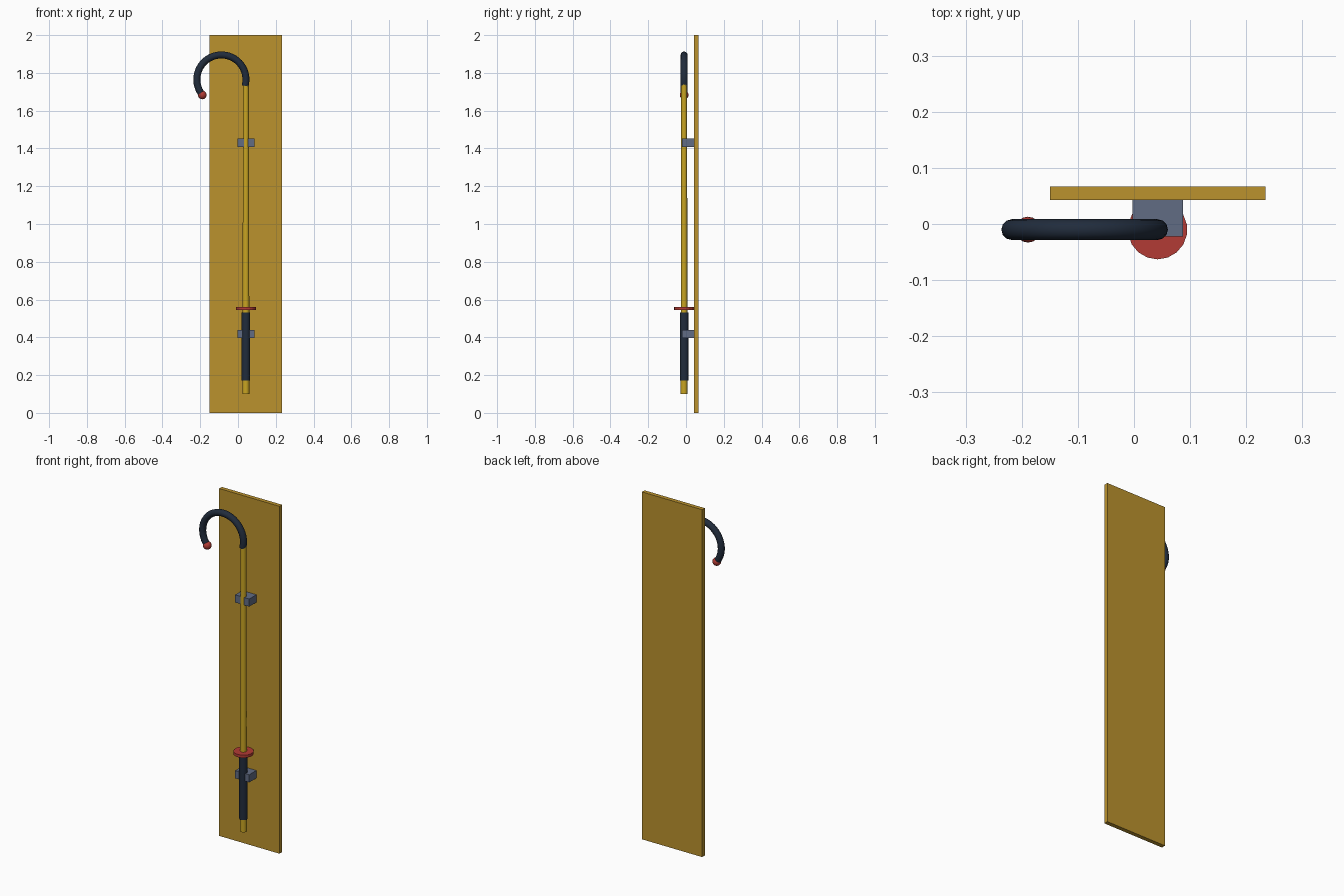
import bpy
import math
from mathutils import Vector

cube = bpy.data.objects.get("Cube")
if cube:
    bpy.data.objects.remove(cube, do_unlink=True)

POLE_X, POLE_Y = 0.042, -0.01


def material(name, rgb):
    mat = bpy.data.materials.new(name)
    mat.use_nodes = True
    mat.diffuse_color = (*rgb, 1)
    mat.node_tree.nodes["Principled BSDF"].inputs["Base Color"].default_value = (*rgb, 1)
    return mat


WOOD = material("ochre board", (0.50, 0.29, 0.027))
GOLD = material("yellow pole", (0.58, 0.37, 0.016))
DARK = material("dark navy", (0.015, 0.025, 0.045))
RED = material("red", (0.45, 0.044, 0.035))
GREY = material("slate grey", (0.12, 0.15, 0.23))


def finish(name, mat, smooth=True):
    obj = bpy.context.object
    obj.name = name
    obj.data.materials.append(mat)
    if smooth:
        bpy.ops.object.shade_smooth_by_angle(angle=math.radians(40))
    return obj


def box(name, low, high, mat):
    low, high = Vector(low), Vector(high)
    bpy.ops.mesh.primitive_cube_add(size=1, location=(low + high) / 2)
    bpy.context.object.scale = high - low
    bpy.ops.object.transform_apply(location=False, rotation=False)
    finish(name, mat, smooth=False)


def rod(name, bottom, top, r_bottom, r_top, mat, sides=16, smooth=True):
    bpy.ops.mesh.primitive_cone_add(
        vertices=sides, radius1=r_bottom, radius2=r_top, depth=top - bottom,
        location=(POLE_X, POLE_Y, (bottom + top) / 2))
    finish(name, mat, smooth)


# Backing board and the two brackets holding the pole
box("backing_board", (-0.15, 0.043, 0), (0.234, 0.067, 2), WOOD)
for name, z in (("lower_bracket", 0.418), ("upper_bracket", 1.43)):
    box(name, (-0.003, -0.022, z - 0.022), (0.087, 0.043, z + 0.022), GREY)

# Tapered pole, grip and hand guard
rod("pole", 0.1, 1.755, 0.0185, 0.0155, GOLD)
rod("grip", 0.172, 0.532, 0.0225, 0.0225, DARK)
rod("hand_guard", 0.545, 0.561, 0.053, 0.053, RED, sides=18, smooth=False)

# Hook swept along an arc
CENTRE_X, CENTRE_Z, ARC_R = -0.088, 1.765, 0.13
START, END, STEPS = math.radians(-15), math.radians(219), 32
curve = bpy.data.curves.new("hook", "CURVE")
curve.dimensions = "3D"
curve.bevel_depth = 0.0185
curve.bevel_resolution = 4
curve.use_fill_caps = True
spline = curve.splines.new("POLY")
spline.points.add(STEPS)
for i, point in enumerate(spline.points):
    a = START + (END - START) * i / STEPS
    tip = (CENTRE_X + ARC_R * math.cos(a), POLE_Y, CENTRE_Z + ARC_R * math.sin(a))
    point.co = (*tip, 1)
hook = bpy.data.objects.new("hook", curve)
bpy.context.collection.objects.link(hook)
bpy.ops.object.select_all(action="DESELECT")
hook.select_set(True)
bpy.context.view_layer.objects.active = hook
bpy.ops.object.convert(target="MESH")
finish("hook", DARK)

# Ball at the hook's end
bpy.ops.mesh.primitive_uv_sphere_add(segments=16, ring_count=10, radius=0.023, location=tip)
finish("hook_tip", RED)
